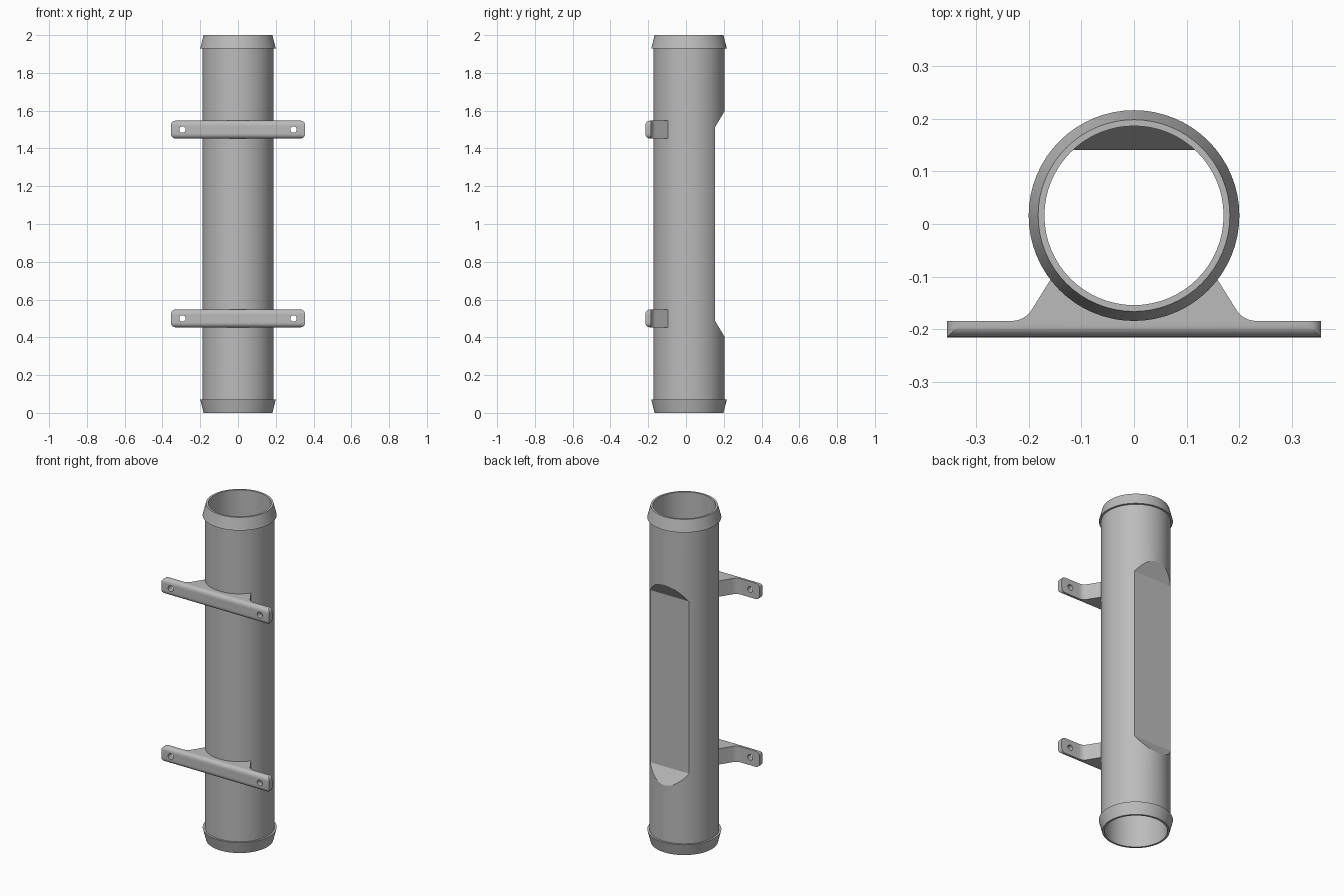
import bpy, bmesh, math
from mathutils import Vector

if "Cube" in bpy.data.objects:
    bpy.data.objects.remove(bpy.data.objects["Cube"], do_unlink=True)

SEG, CY, R, BORE = 64, 0.016, 0.188, 0.17

grey = bpy.data.materials.new("plain_grey")
grey.use_nodes = True
grey.diffuse_color = (0.5, 0.5, 0.5, 1)
grey.node_tree.nodes["Principled BSDF"].inputs["Base Color"].default_value = (0.5, 0.5, 0.5, 1)


def finish(bm, name):
    bmesh.ops.recalc_face_normals(bm, faces=bm.faces)
    mesh = bpy.data.meshes.new(name)
    bm.to_mesh(mesh)
    bm.free()
    mesh.materials.append(grey)
    obj = bpy.data.objects.new(name, mesh)
    bpy.context.collection.objects.link(obj)
    return obj


def turned(name, profile):
    """Solid of revolution from (radius, height) pairs, capped at both ends."""
    bm = bmesh.new()
    rings = [[bm.verts.new((r * math.cos(a), CY + r * math.sin(a), z))
              for a in (math.tau * i / SEG for i in range(SEG))] for r, z in profile]
    for low, high in zip(rings, rings[1:]):
        for i in range(SEG):
            j = (i + 1) % SEG
            bm.faces.new((low[i], low[j], high[j], high[i]))
    bm.faces.new(rings[0])
    bm.faces.new(rings[-1])
    return finish(bm, name)


def prism(name, points, depth, round_ends=0):
    """Extrude a closed outline along depth; optionally round the outer x ends."""
    bm = bmesh.new()
    face = bm.faces.new([bm.verts.new(p) for p in points])
    out = bmesh.ops.extrude_face_region(bm, geom=[face])
    bmesh.ops.translate(bm, vec=depth,
                        verts=[v for v in out["geom"] if isinstance(v, bmesh.types.BMVert)])
    if round_ends:
        end = max(p[0] for p in points) - 1e-4
        edges = [e for e in bm.edges if all(abs(v.co.x) > end for v in e.verts)
                 and abs(e.verts[0].co.z - e.verts[1].co.z) < 1e-4]
        bmesh.ops.bevel(bm, geom=edges, offset=round_ends, segments=6,
                        profile=0.5, affect='EDGES')
    return finish(bm, name)


def subtract(obj, cutter):
    mod = obj.modifiers.new("cut", 'BOOLEAN')
    mod.operation, mod.solver, mod.object = 'DIFFERENCE', 'EXACT', cutter
    bpy.context.view_layer.objects.active = obj
    bpy.ops.object.modifier_apply(modifier=mod.name)
    bpy.data.objects.remove(cutter, do_unlink=True)


def smooth(obj):
    bpy.ops.object.select_all(action='DESELECT')
    obj.select_set(True)
    bpy.context.view_layer.objects.active = obj
    bpy.ops.object.shade_smooth_by_angle(angle=math.radians(30))


def recess(name, y, half):
    """Trapezoid block that presses a flat into the back of the tube."""
    rise = 0.15
    run = rise * 1.67
    outline = [(-0.4, y, 1 - half), (-0.4, y, 1 + half),
               (-0.4, y + rise, 1 + half + run), (-0.4, y + rise, 1 - half - run)]
    return prism(name, outline, (0.8, 0, 0))


# Tube with a flared barb at each end and a flattened back
barb = [(0.182, 0), (0.191, 0.035), (0.2, 0.07), (R, 0.07)]
tube = turned("tube", barb + [(r, 2 - z) for r, z in reversed(barb)])
subtract(tube, recess("outer_recess", 0.154, 0.513))
bore = turned("bore", [(BORE, -0.1), (BORE, 2.1)])
subtract(bore, recess("inner_recess", 0.14, 0.517))
subtract(tube, bore)
smooth(tube)

# Bracket outline: plate, filleted web and a saddle around the tube
BACK, FRONT, END, HALF = -0.184, -0.215, 0.355, 0.047
p0, p1, p2 = Vector((0.234, BACK)), Vector((0.207, BACK)), Vector((0.193, -0.161))
fillet = [p0 * (1 - t) ** 2 + p1 * 2 * t * (1 - t) + p2 * t * t
          for t in (i / 8 for i in range(9))]
side = [(END, FRONT), (END, BACK)] + [tuple(p) for p in fillet]
start = math.radians(-36)
sweep = -math.pi - 2 * start
saddle = [((R - 0.001) * math.cos(start + sweep * i / 24),
           CY + (R - 0.001) * math.sin(start + sweep * i / 24)) for i in range(25)]
outline = side + saddle + [(-x, y) for x, y in reversed(side)]

for label, z in (("lower", 0.5), ("upper", 1.5)):
    bracket = prism(label + "_bracket", [(x, y, z - HALF) for x, y in outline],
                    (0, 0, 2 * HALF), round_ends=0.024)
    # Screw holes
    for sx in (-1, 1):
        ring = [(sx * 0.294 + 0.017 * math.cos(a), -0.3, z + 0.017 * math.sin(a))
                for a in (math.tau * i / 24 for i in range(24))]
        subtract(bracket, prism("screw_hole", ring, (0, 0.2, 0)))
    smooth(bracket)
